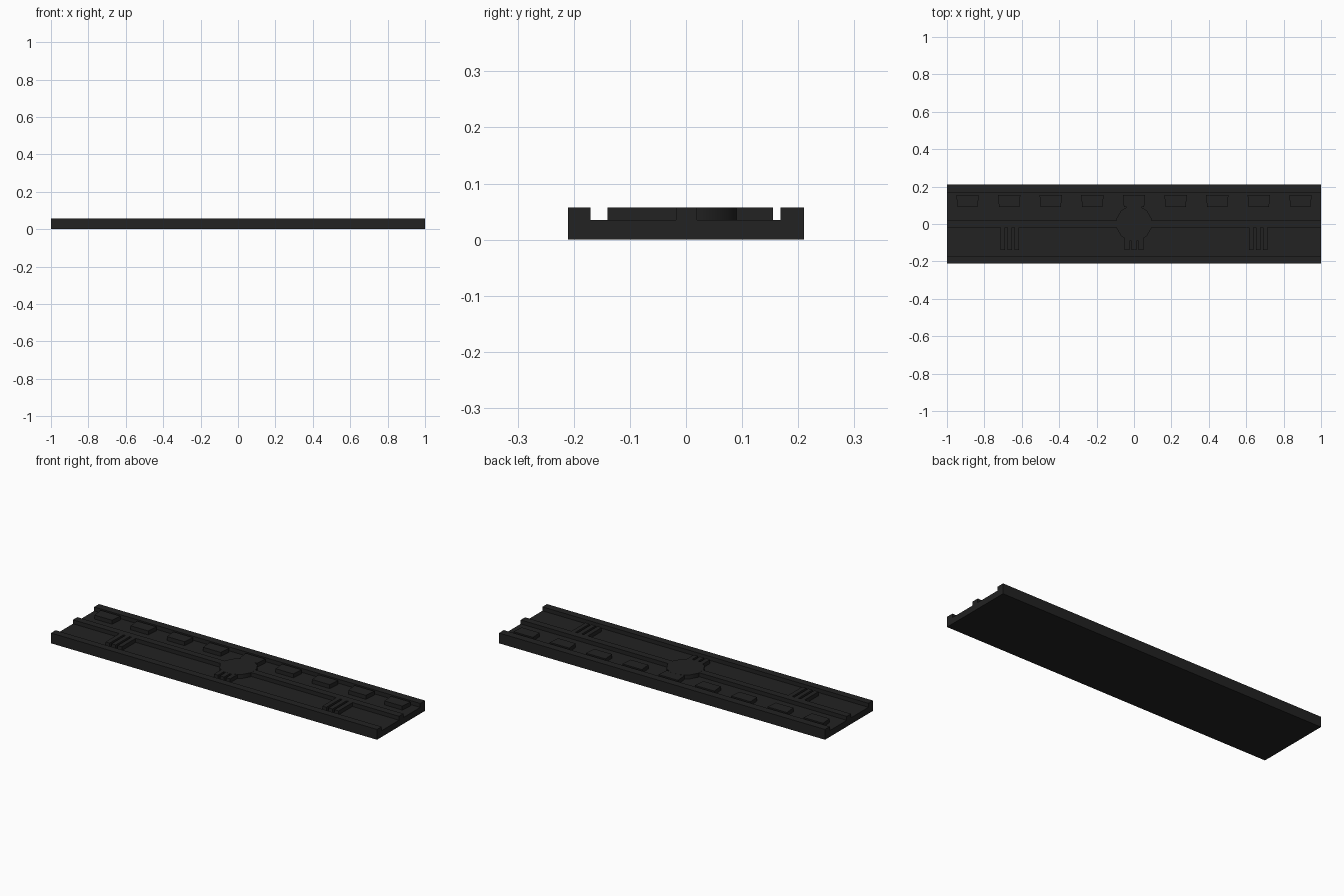
import bpy, bmesh, math

if "Cube" in bpy.data.objects:
    bpy.data.objects.remove(bpy.data.objects["Cube"])

FLOOR, TOP = 0.035, 0.057   # channel floor and raised height

mat = bpy.data.materials.new("dark_grey")
mat.diffuse_color = (0.016, 0.016, 0.016, 1)
mat.use_nodes = True
mat.node_tree.nodes["Principled BSDF"].inputs["Base Color"].default_value = mat.diffuse_color


def prism(name, points, depth, place):
    """Extrude a closed outline; place(a, b, t) maps outline and depth to xyz."""
    bm = bmesh.new()
    near = [bm.verts.new(place(a, b, depth[0])) for a, b in points]
    far = [bm.verts.new(place(a, b, depth[1])) for a, b in points]
    bm.faces.new(near)
    bm.faces.new(far)
    n = len(points)
    for i in range(n):
        j = (i + 1) % n
        bm.faces.new((near[i], near[j], far[j], far[i]))
    bmesh.ops.recalc_face_normals(bm, faces=bm.faces)
    mesh = bpy.data.meshes.new(name)
    bm.to_mesh(mesh)
    bm.free()
    mesh.materials.append(mat)
    obj = bpy.data.objects.new(name, mesh)
    bpy.context.collection.objects.link(obj)
    return obj


def upright(a, b, t):
    return (a, b, t)


def lengthwise(a, b, t):
    return (t, a, b)


# Base panel with two edge rails and a middle rail, as one profile
profile = [(-0.21, 0), (0.21, 0), (0.21, TOP), (0.168, TOP), (0.168, FLOOR),
           (0.02, FLOOR), (0.02, TOP), (-0.018, TOP), (-0.018, FLOOR),
           (-0.17, FLOOR), (-0.17, TOP), (-0.21, TOP)]
prism("railed_panel", profile, (-1, 1), lengthwise)

# Row of nine slightly tapered blocks
for i in range(9):
    x = (i - 4) * 0.2225
    outline = [(x - 0.054, 0.09), (x + 0.054, 0.09),
               (x + 0.06, 0.155), (x - 0.06, 0.155)]
    prism(f"block_{i + 1}", outline, (FLOOR, TOP), upright)

# Three groups of three crosswise bars
for g, group_x in enumerate((-0.665, 0, 0.665)):
    for k in (-1, 0, 1):
        x = group_x + k * 0.0375
        outline = [(x - 0.0125, -0.14), (x + 0.0125, -0.14),
                   (x + 0.0125, -0.018), (x - 0.0125, -0.018)]
        prism(f"bar_{g + 1}_{k + 2}", outline, (FLOOR, TOP), upright)

# Round central boss
ring = [(0.097 * math.cos(math.tau * i / 12 + math.pi / 12),
         0.004 + 0.097 * math.sin(math.tau * i / 12 + math.pi / 12))
        for i in range(12)]
boss = prism("central_boss", ring, (FLOOR, TOP + 0.0003), upright)
bpy.context.view_layer.objects.active = boss
boss.select_set(True)
bpy.ops.object.shade_smooth_by_angle(angle=math.radians(40))
